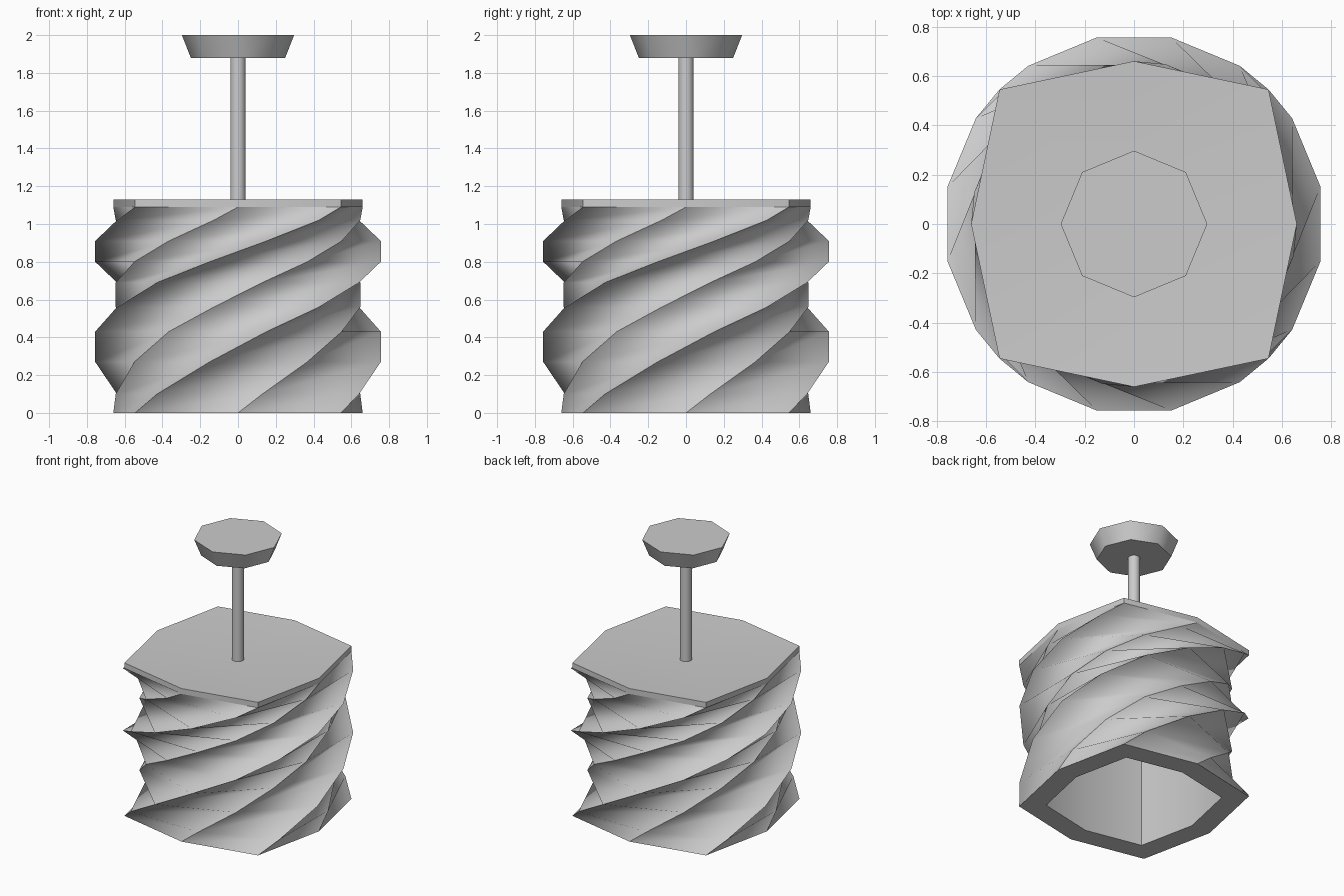
import bpy
import bmesh
from math import cos, sin, pi, radians

cube = bpy.data.objects.get("Cube")
if cube:
    bpy.data.objects.remove(cube, do_unlink=True)

# Single plain grey
grey = bpy.data.materials.new("plain grey")
grey.use_nodes = True
colour = (0.6, 0.6, 0.6, 1)
grey.diffuse_color = colour
grey.node_tree.nodes["Principled BSDF"].inputs["Base Color"].default_value = colour

MAJOR, MINOR = 0.771, 0.66
LID_Z, LID_TOP, DISH_Z = 1.09, 1.13, 1.093
INNER = 0.765


def lobed_ring(bm, z, twist=0.0, scale=1.0):
    """Eight points, long on the diagonals and short on the axes."""
    ring = []
    for i in range(8):
        r = scale * (MAJOR if i % 2 else MINOR)
        a = i * pi / 4 + twist
        ring.append(bm.verts.new((r * cos(a), r * sin(a), z)))
    return ring


def round_ring(bm, z, r, sides):
    return [bm.verts.new((r * cos(2 * pi * i / sides), r * sin(2 * pi * i / sides), z))
            for i in range(sides)]


def bridge(bm, low, high):
    """Wall of quads between two rings."""
    n = len(low)
    for i in range(n):
        j = (i + 1) % n
        bm.faces.new((low[i], low[j], high[j], high[i]))


def fluted_bridge(bm, low, high):
    """Wall folded inwards along the twist, with a crease on every ridge."""
    n = len(low)
    for i in range(n):
        j = (i + 1) % n
        bm.faces.new((low[i], low[j], high[j]))
        bm.faces.new((low[i], high[j], high[i]))
    for a, b in zip(low, high):
        bm.edges.get((a, b)).smooth = False


def crease_ring(bm, ring):
    for a, b in zip(ring, ring[1:] + ring[:1]):
        bm.edges.get((a, b)).smooth = False


def finish(bm, name):
    for face in bm.faces:
        face.smooth = True
    mesh = bpy.data.meshes.new(name)
    bm.to_mesh(mesh)
    bm.free()
    mesh.materials.append(grey)
    obj = bpy.data.objects.new(name, mesh)
    bpy.context.collection.objects.link(obj)
    return obj


def smooth_by_angle(obj, angle):
    bpy.ops.object.select_all(action="DESELECT")
    obj.select_set(True)
    bpy.context.view_layer.objects.active = obj
    bpy.ops.object.shade_smooth_by_angle(angle=radians(angle))


def frustum(name, z0, r0, z1, r1, sides, angle):
    """Closed round solid between two heights."""
    bm = bmesh.new()
    low, high = round_ring(bm, z0, r0, sides), round_ring(bm, z1, r1, sides)
    bridge(bm, low, high)
    bm.faces.new(low[::-1])
    bm.faces.new(high)
    smooth_by_angle(finish(bm, name), angle)


# Twisted hollow body: half a turn, with half steps at both ends
heights = (0, 0.1, 0.27, 0.43, 0.56, 0.69, 0.8, 0.91, 1.02, LID_Z)
bm = bmesh.new()
outer = []
for k, z in enumerate(heights):
    step = min(max(k - 0.5, 0), 8)
    outer.append(lobed_ring(bm, z, step * pi / 8))
for low, high in zip(outer, outer[1:]):
    fluted_bridge(bm, low, high)
# Straight inner wall and bottom rim
inner_low = lobed_ring(bm, 0, scale=INNER)
inner_high = lobed_ring(bm, LID_Z, scale=INNER)
bridge(bm, inner_high, inner_low)
bridge(bm, inner_low, outer[0])
crease_ring(bm, inner_low)
crease_ring(bm, outer[0])
for a, b in list(zip(inner_low, inner_high))[1::2]:
    bm.edges.get((a, b)).smooth = False
finish(bm, "twisted_body")

# Lid with a slightly dished top
bm = bmesh.new()
low, high = lobed_ring(bm, LID_Z), lobed_ring(bm, LID_TOP)
bridge(bm, low, high)
bm.faces.new(low[::-1])
centre = bm.verts.new((0, 0, DISH_Z))
for a, b in zip(high, high[1:] + high[:1]):
    bm.faces.new((a, b, centre))
smooth_by_angle(finish(bm, "lid"), 30)

# Thin stem and flared eight-sided knob
frustum("stem", LID_Z, 0.04, 1.88, 0.04, 32, 30)
frustum("knob", 1.88, 0.25, 2.0, 0.297, 8, 50)
